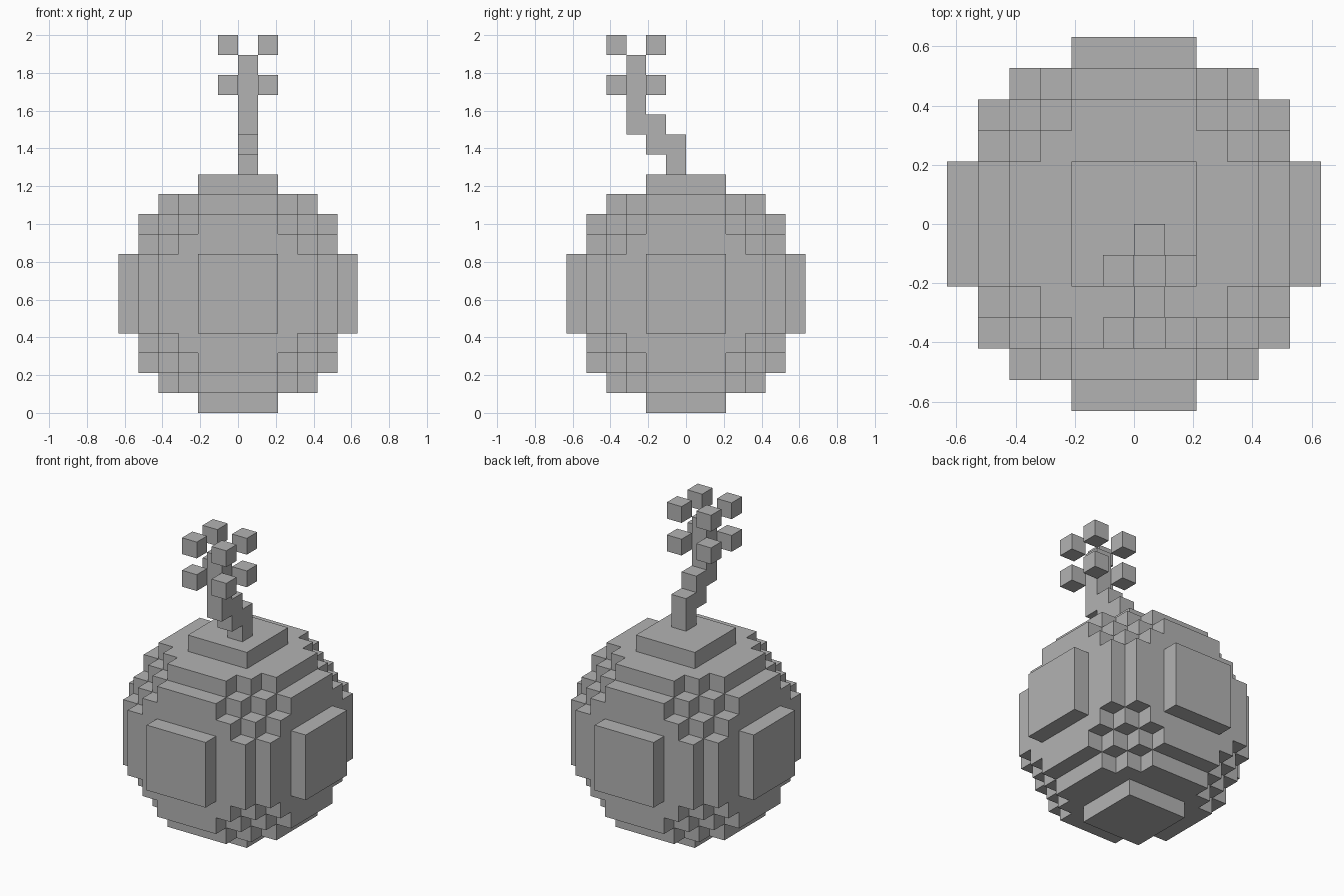
import bpy
import bmesh
from itertools import product
from mathutils import Vector

cube = bpy.data.objects.get("Cube")
if cube:
    bpy.data.objects.remove(cube, do_unlink=True)

UNIT = 2 / 19   # edge of one block
RADIUS = 6      # body radius in blocks

grey = bpy.data.materials.new("plain_grey")
grey.use_nodes = True
grey.diffuse_color = (0.45, 0.45, 0.45, 1)
grey.node_tree.nodes["Principled BSDF"].inputs["Base Color"].default_value = grey.diffuse_color


def build_blocks(name, cells):
    """Outer skin of a set of unit blocks, given by their lowest corners."""
    cells = set(cells)
    bm = bmesh.new()
    for cell in cells:
        for axis, side in product(range(3), (-1, 1)):
            normal = Vector((0, 0, 0))
            normal[axis] = side
            if tuple(int(c + n) for c, n in zip(cell, normal)) in cells:
                continue
            # Two in-plane directions, ordered so the face points outward
            u, v = Vector((0, 0, 0)), Vector((0, 0, 0))
            u[(axis + 1) % 3] = 0.5
            v[(axis + 2) % 3] = 0.5 * side
            mid = Vector(cell) + Vector((0.5, 0.5, 0.5)) + normal / 2
            corners = (mid - u - v, mid + u - v, mid + u + v, mid - u + v)
            bm.faces.new([bm.verts.new(p * UNIT) for p in corners])
    bmesh.ops.remove_doubles(bm, verts=bm.verts, dist=UNIT / 100)
    mesh = bpy.data.meshes.new(name)
    bm.to_mesh(mesh)
    bm.free()
    mesh.materials.append(grey)
    obj = bpy.data.objects.new(name, mesh)
    bpy.context.collection.objects.link(obj)
    return obj


# Round body: every block whose centre lies inside the sphere
span = range(-RADIUS, RADIUS)
build_blocks("body", [
    (x, y, z + RADIUS) for x, y, z in product(span, repeat=3)
    if sum((c + 0.5) ** 2 for c in (x, y, z)) <= RADIUS ** 2])

# Stepped fuse leaning forward: (y, bottom, top) of each upright run
fuse_runs = [(-1, 12, 14), (-2, 13, 15), (-3, 14, 18)]
build_blocks("fuse", [
    (0, y, z) for y, low, high in fuse_runs for z in range(low, high)])

# Two tiers of four sparks set diagonally around the fuse tip
build_blocks("sparks", product((-1, 1), (-4, -2), (16, 18)))
